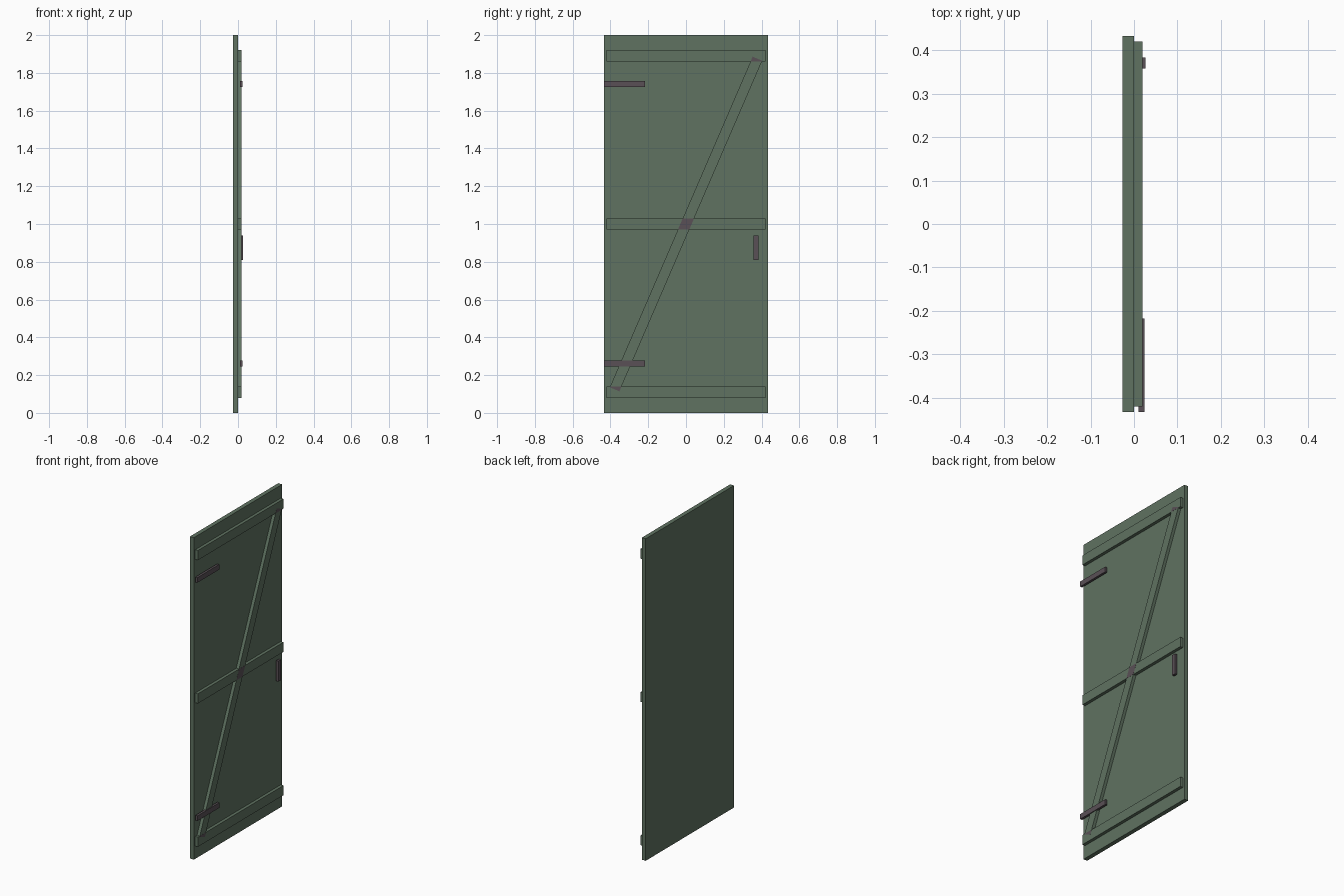
import bpy, bmesh
from mathutils import Vector

cube = bpy.data.objects.get("Cube")
if cube:
    bpy.data.objects.remove(cube, do_unlink=True)


def material(name, rgb):
    mat = bpy.data.materials.new(name)
    mat.use_nodes = True
    mat.diffuse_color = (*rgb, 1)
    mat.node_tree.nodes["Principled BSDF"].inputs["Base Color"].default_value = (*rgb, 1)
    return mat


green = material("painted green wood", (0.115, 0.17, 0.12))
iron = material("dark iron", (0.10, 0.08, 0.092))


def prism(name, x0, x1, outline, mat, z_range=None):
    """Extrude a (y, z) outline along x, optionally trimmed to a height range."""
    bm = bmesh.new()
    face = bm.faces.new([bm.verts.new((x0, y, z)) for y, z in outline])
    if z_range:
        for z, up in zip(z_range, (-1, 1)):
            bmesh.ops.bisect_plane(bm, geom=bm.verts[:] + bm.edges[:] + bm.faces[:],
                                   plane_co=(0, 0, z), plane_no=(0, 0, up), clear_outer=True)
    ext = bmesh.ops.extrude_face_region(bm, geom=bm.faces[:])
    moved = [g for g in ext["geom"] if isinstance(g, bmesh.types.BMVert)]
    bmesh.ops.translate(bm, verts=moved, vec=(x1 - x0, 0, 0))
    bmesh.ops.recalc_face_normals(bm, faces=bm.faces[:])
    mesh = bpy.data.meshes.new(name)
    bm.to_mesh(mesh)
    bm.free()
    mesh.materials.append(mat)
    obj = bpy.data.objects.new(name, mesh)
    bpy.context.collection.objects.link(obj)
    return obj


def rect(y0, y1, z0, z1):
    return [(y0, z0), (y1, z0), (y1, z1), (y0, z1)]


# Door leaf
prism("door_panel", -0.0265, 0, rect(-0.433, 0.433, 0, 2), green)

# Diagonal brace with square-cut ends
low, high = Vector((-0.378, 0.125)), Vector((0.378, 1.875))
along = (high - low).normalized()
side = Vector((along.y, -along.x)) * 0.0275
brace = [low - side, low + side, high + side, high - side]
FRONT = 0.019
prism("diagonal_brace", 0, FRONT, brace, green)

# Three ledges, each with a thin plate where the brace crosses
for label, z in (("bottom", 0.11), ("middle", 1.0), ("top", 1.89)):
    span = (z - 0.03, z + 0.03)
    prism(label + "_ledge", 0, FRONT, rect(-0.42, 0.42, *span), green)
    prism(label + "_joint_plate", FRONT, FRONT + 0.0005, brace, iron, span)

# Strap hinges and handle
for label, z in (("lower", 0.262), ("upper", 1.742)):
    prism(label + "_hinge", 0.01, 0.024, rect(-0.433, -0.218, z - 0.016, z + 0.016), iron)
prism("handle", 0.012, 0.0265, rect(0.358, 0.384, 0.81, 0.938), iron)
